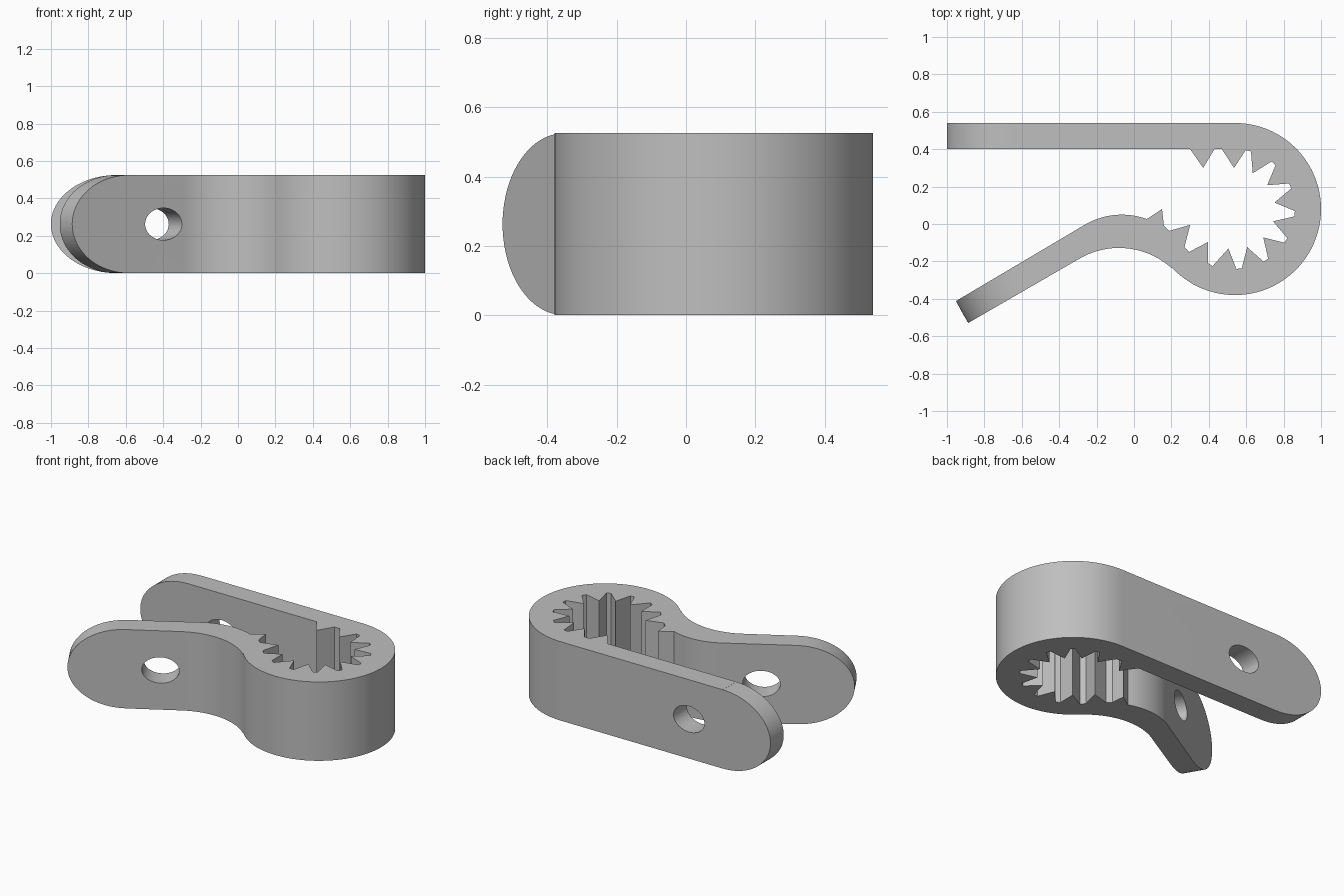
import bpy, bmesh
from math import sin, cos, radians
from mathutils import Matrix, Vector

old = bpy.data.objects.get("Cube")
if old:
    bpy.data.objects.remove(old)

HEIGHT = 0.525
RING = (0.54, 0.08)


def arc(centre, rx, start, end, steps, ry=None):
    """Points on an arc or ellipse, angles in degrees."""
    ry = ry or rx
    angles = [radians(start + (end - start) * i / steps) for i in range(steps + 1)]
    return [(centre[0] + rx * cos(a), centre[1] + ry * sin(a)) for a in angles]


def polar(radius, angle):
    return arc(RING, radius, angle, angle, 1)[:1]


def prism(name, outline, depth, matrix=Matrix()):
    """Closed outline in local XY, extruded along local Z."""
    bm = bmesh.new()
    face = bm.faces.new([bm.verts.new((x, y, 0)) for x, y in outline])
    out = bmesh.ops.extrude_face_region(bm, geom=[face])
    moved = [g for g in out["geom"] if isinstance(g, bmesh.types.BMVert)]
    bmesh.ops.translate(bm, verts=moved, vec=(0, 0, depth))
    bmesh.ops.recalc_face_normals(bm, faces=bm.faces)
    bm.transform(matrix)
    mesh = bpy.data.meshes.new(name)
    bm.to_mesh(mesh)
    bm.free()
    obj = bpy.data.objects.new(name, mesh)
    bpy.context.collection.objects.link(obj)
    return obj


def cut(target, cutter):
    cutter.hide_render = True
    mod = target.modifiers.new("cut", "BOOLEAN")
    mod.operation = "DIFFERENCE"
    mod.solver = "EXACT"
    mod.object = cutter
    bpy.context.view_layer.objects.active = target
    bpy.ops.object.modifier_apply(modifier=mod.name)
    bpy.data.objects.remove(cutter)


# Outer wall: straight arm, round head, neck, angled arm
outline = [(-1, 0.54)]
outline += arc(RING, 0.46, 90, -138, 72)
outline += arc((-0.08, -0.548), 0.42, 48, 120, 20)
outline += [(-0.888, -0.53), (-0.952, -0.412)]
outline += arc((-0.065, -0.34), 0.39, 120, 70, 16)

# Irregular teeth beside the neck
outline += [(0.15, 0.08), (0.16, -0.01), (0.187, -0.037), (0.30, -0.005),
            (0.27, -0.123), (0.294, -0.15), (0.396, -0.096),
            (0.396, -0.21), (0.42, -0.225)]

# Regular teeth around the head
for i in range(7):
    tip = -99.5 + 27.2 * i
    outline += polar(0.214, tip) + polar(0.32, tip + 10.8) + polar(0.32, tip + 16)

# Last teeth and inner face of the straight arm
outline += [(0.535, 0.30), (0.47, 0.40), (0.43, 0.40), (0.37, 0.30),
            (0.30, 0.40), (-1, 0.40)]
clamp = prism("toothed_clamp", outline, HEIGHT)

# Rounded arm ends and oval holes
END, MID, PAD = 0.35, HEIGHT / 2, 0.1
for tip, angle, hole_distance in (((-1, 0.47), 180, 0.6),
                                  ((-0.92, -0.471), 210, 0.564)):
    along = Vector((cos(radians(angle)), sin(radians(angle)), 0))
    up = Vector((0, 0, 1))
    across = along.cross(up)
    basis = Matrix((along, up, across)).transposed().to_4x4()
    place = Matrix.Translation(Vector((*tip, 0)) - across * 0.2) @ basis
    rounding = [(PAD, HEIGHT + PAD), (-END, HEIGHT + PAD)]
    rounding += arc((-END, MID), END, 90, -90, 40, MID - 0.0005)
    rounding += [(-END, -PAD), (PAD, -PAD)]
    cut(clamp, prism("end_cutter", rounding, 0.4, place))
    hole = arc((-hole_distance, MID), 0.114, 0, 350, 35, 0.086)
    cut(clamp, prism("hole_cutter", hole, 0.4, place))

# Single grey material
grey = bpy.data.materials.new("plain grey")
colour = (0.52, 0.52, 0.52, 1)
grey.use_nodes = True
grey.diffuse_color = colour
grey.node_tree.nodes["Principled BSDF"].inputs["Base Color"].default_value = colour
clamp.data.materials.clear()
clamp.data.materials.append(grey)

bpy.ops.object.select_all(action="DESELECT")
clamp.select_set(True)
bpy.context.view_layer.objects.active = clamp
bpy.ops.object.shade_smooth_by_angle(angle=radians(25))
